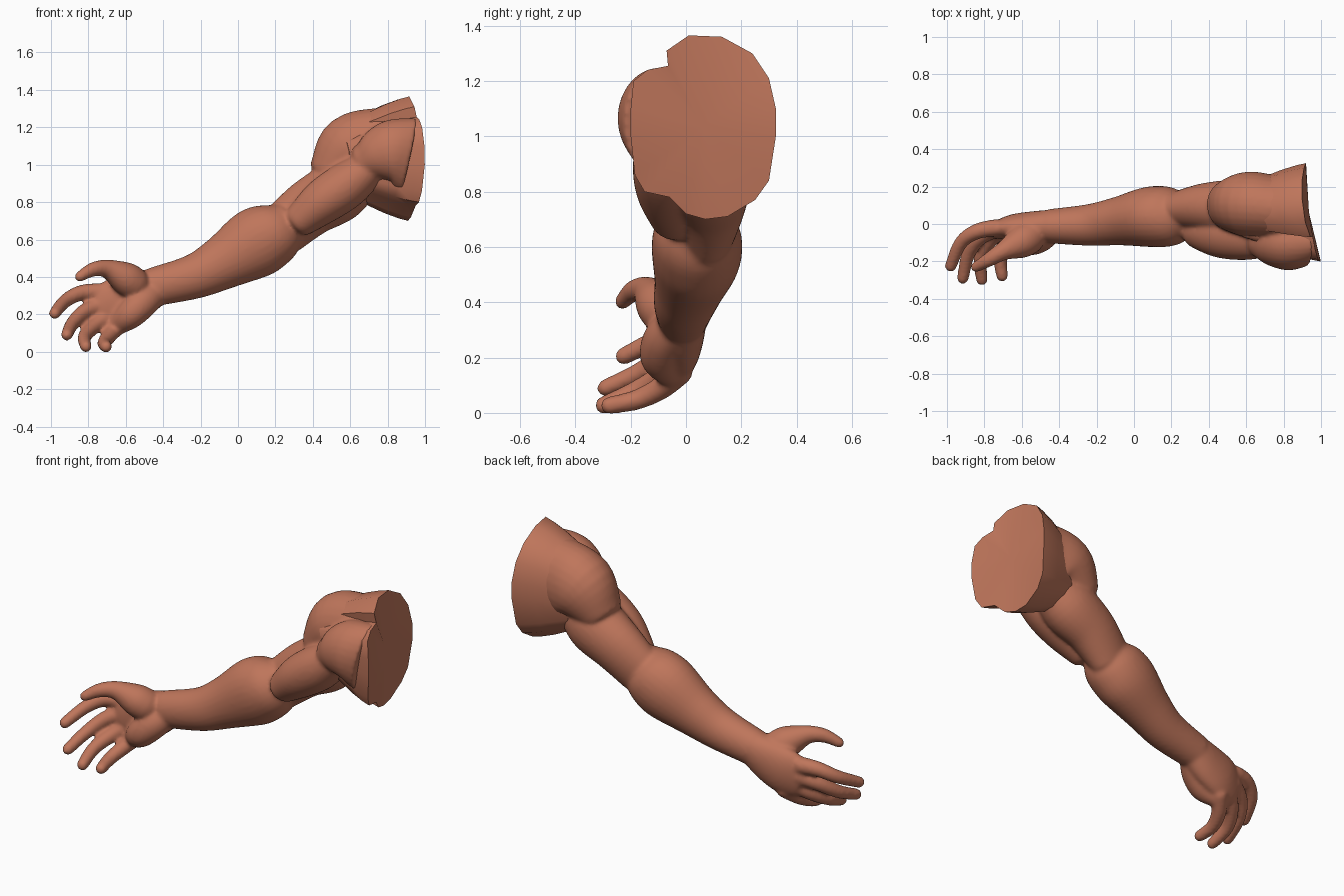
import bpy, bmesh, math
from mathutils import Vector

cube = bpy.data.objects.get("Cube")
if cube:
    bpy.data.objects.remove(cube, do_unlink=True)

# One skin colour for the whole arm
skin = bpy.data.materials.new("skin")
skin.use_nodes = True
COLOUR = (0.52, 0.18, 0.105, 1)
skin.diffuse_color = COLOUR
skin.node_tree.nodes["Principled BSDF"].inputs["Base Color"].default_value = COLOUR

SIDES = 28
STEPS = 5


def spline(points):
    """Smoothly resample sections (x, y, z, depth radius, height radius)."""
    out = []
    for i in range(len(points) - 1):
        a, b = points[max(i - 1, 0)], points[i]
        c, d = points[i + 1], points[min(i + 2, len(points) - 1)]
        for k in range(STEPS):
            t = k / STEPS
            out.append([0.5 * (2 * q + (r - p) * t + (2 * p - 5 * q + 4 * r - s) * t * t
                               + (3 * q - p - 3 * r + s) * t ** 3)
                        for p, q, r, s in zip(a, b, c, d)])
    out.append(list(points[-1]))
    return out


def bridge(bm, rings):
    """Skin a list of vertex rings and close both ends."""
    n = len(rings[0])
    for a, b in zip(rings, rings[1:]):
        for i in range(n):
            j = (i + 1) % n
            bm.faces.new((a[i], a[j], b[j], b[i]))
    bm.faces.new(rings[0])
    bm.faces.new(rings[-1])


def limb(bm, points, ref=(0, 1, 0), start=0.0, end=0.0):
    """Loft elliptical sections; start and end give the roundness of the ends."""
    secs = spline(points)
    pos = [Vector(s[:3]) for s in secs]
    last = len(secs) - 1
    frames = []
    for i, s in enumerate(secs):
        t = (pos[min(i + 1, last)] - pos[max(i - 1, 0)]).normalized()
        frames.append((pos[i], t, s[3], s[4]))

    def dome(frame, sign, bulge):
        p, t, ry, rn = frame
        angles = [math.radians(a) for a in (25, 48, 68, 84)]
        return [(p + t * sign * bulge * min(ry, rn) * math.sin(a), t,
                 ry * math.cos(a), rn * math.cos(a)) for a in angles]

    if start:
        frames = dome(frames[0], -1, start)[::-1] + frames
    if end:
        frames = frames + dome(frames[-1], 1, end)
    rings = []
    for p, t, ry, rn in frames:
        v = Vector(ref)
        v = (v - t * v.dot(t)).normalized()
        u = t.cross(v)
        ring = []
        for k in range(SIDES):
            a = math.tau * k / SIDES
            ring.append(bm.verts.new(p + v * ry * math.cos(a) + u * rn * math.sin(a)))
        rings.append(ring)
    bridge(bm, rings)


def finish(name, bm):
    bmesh.ops.recalc_face_normals(bm, faces=bm.faces)
    mesh = bpy.data.meshes.new(name)
    bm.to_mesh(mesh)
    bm.free()
    obj = bpy.data.objects.new(name, mesh)
    bpy.context.collection.objects.link(obj)
    mesh.materials.append(skin)
    bpy.ops.object.select_all(action="DESELECT")
    obj.select_set(True)
    bpy.context.view_layer.objects.active = obj
    bpy.ops.object.shade_smooth_by_angle(angle=math.radians(45))
    return obj


def digit(bm, path, radii):
    limb(bm, [(*p, r, r) for p, r in zip(path, radii)],
         ref=(-0.62, 0, 0.78), start=0.8, end=1.0)


# Upper arm and forearm
arm = bmesh.new()
limb(arm, [(.24, .075, .65, .1, .14), (.385, .09, .77, .13, .155),
           (.54, .085, .86, .15, .165), (.66, .08, .95, .12, .13)], start=.6, end=.3)
limb(arm, [(-.45, -.012, .347, .092, .104), (-.235, -.005, .402, .112, .12),
           (-.085, .015, .474, .13, .145), (.085, .038, .575, .162, .187),
           (.195, .04, .635, .158, .17), (.26, .05, .68, .125, .13)], start=.4, end=.5)
# Bicep, deltoid and pectoral
limb(arm, [(.33, -.03, .7, .097, .09), (.45, -.05, .8, .128, .12),
           (.58, -.06, .89, .133, .125), (.7, -.06, .98, .12, .1)], start=.6, end=.6)
limb(arm, [(.49, .1, .95, .13, .125), (.6, .105, 1.06, .175, .2),
           (.73, .09, 1.08, .175, .222), (.85, .08, 1.07, .185, .23)], start=.5)
limb(arm, [(.7, -.08, 1.02, .115, .11), (.76, -.095, 1.05, .135, .15),
           (.83, -.1, 1.065, .148, .18), (.915, -.095, 1.05, .13, .205)], start=.8)
# Palm with the pad below the little finger
limb(arm, [(-.43, -.012, .355, .09, .1), (-.54, -.012, .3, .08, .13),
           (-.64, -.017, .26, .07, .14), (-.72, -.03, .235, .052, .125)],
     start=.4, end=.9)
limb(arm, [(-.45, -.035, .315, .07, .075), (-.51, -.075, .265, .08, .085),
           (-.575, -.085, .2, .08, .078), (-.64, -.055, .15, .055, .06)], start=.6, end=1)
# Thumb, then index to little finger
digit(arm, [(-.56, -.07, .365), (-.61, -.1, .398), (-.7, -.145, .443),
            (-.775, -.19, .44), (-.845, -.23, .402)], (.09, .086, .051, .039, .029))
RADII = (.047, .042, .037, .032)
for path in (
    [(-.74, -.02, .32), (-.84, -.04, .315), (-.925, -.1, .27), (-.98, -.225, .205)],
    [(-.72, -.02, .255), (-.82, -.07, .215), (-.885, -.16, .15), (-.915, -.29, .09)],
    [(-.68, -.02, .2), (-.765, -.08, .14), (-.82, -.18, .08), (-.813, -.298, .028)],
    [(-.63, -.02, .15), (-.685, -.09, .09), (-.715, -.18, .047), (-.705, -.278, .027)],
):
    digit(arm, path, RADII)
# Blend the muscles into one skin
skin_mesh = finish("arm_and_hand", arm)
remesh = skin_mesh.modifiers.new("blend", "REMESH")
remesh.mode = "VOXEL"
remesh.voxel_size = 0.01
remesh.use_smooth_shade = True
soften = skin_mesh.modifiers.new("soften", "SMOOTH")
soften.factor = 0.5
soften.iterations = 10

# Shoulder stump: the cut outline shrinks inwards under the deltoid
OUTLINE = [(.01, 1.365), (.13, 1.36), (.24, 1.3), (.3, 1.21), (.325, 1.1), (.325, 1.0),
           (.3, .84), (.25, .77), (.15, .71), (.07, .7), (0, .72), (-.06, .78),
           (-.15, .8), (-.185, .86), (-.2, 1.0), (-.2, 1.1), (-.19, 1.2),
           (-.14, 1.24), (-.065, 1.255), (-.07, 1.31)]
stump = bmesh.new()
rings = []
for inward, scale in ((0, 1), (.05, .96), (.13, .87), (.25, .7), (.4, .5)):
    ring = []
    for y, z in OUTLINE:
        x = .96 - .15 * (y - .06) - .05 * ((z - 1.03) / .33) ** 2 - inward
        ring.append(stump.verts.new((x, .05 + (y - .05) * scale, 1.03 + (z - 1.03) * scale)))
    rings.append(ring)
bridge(stump, rings)
# Gently domed cut face
cut = next(f for f in stump.faces if all(v in rings[0] for v in f.verts))
bmesh.ops.poke(stump, faces=[cut])
finish("shoulder", stump)
